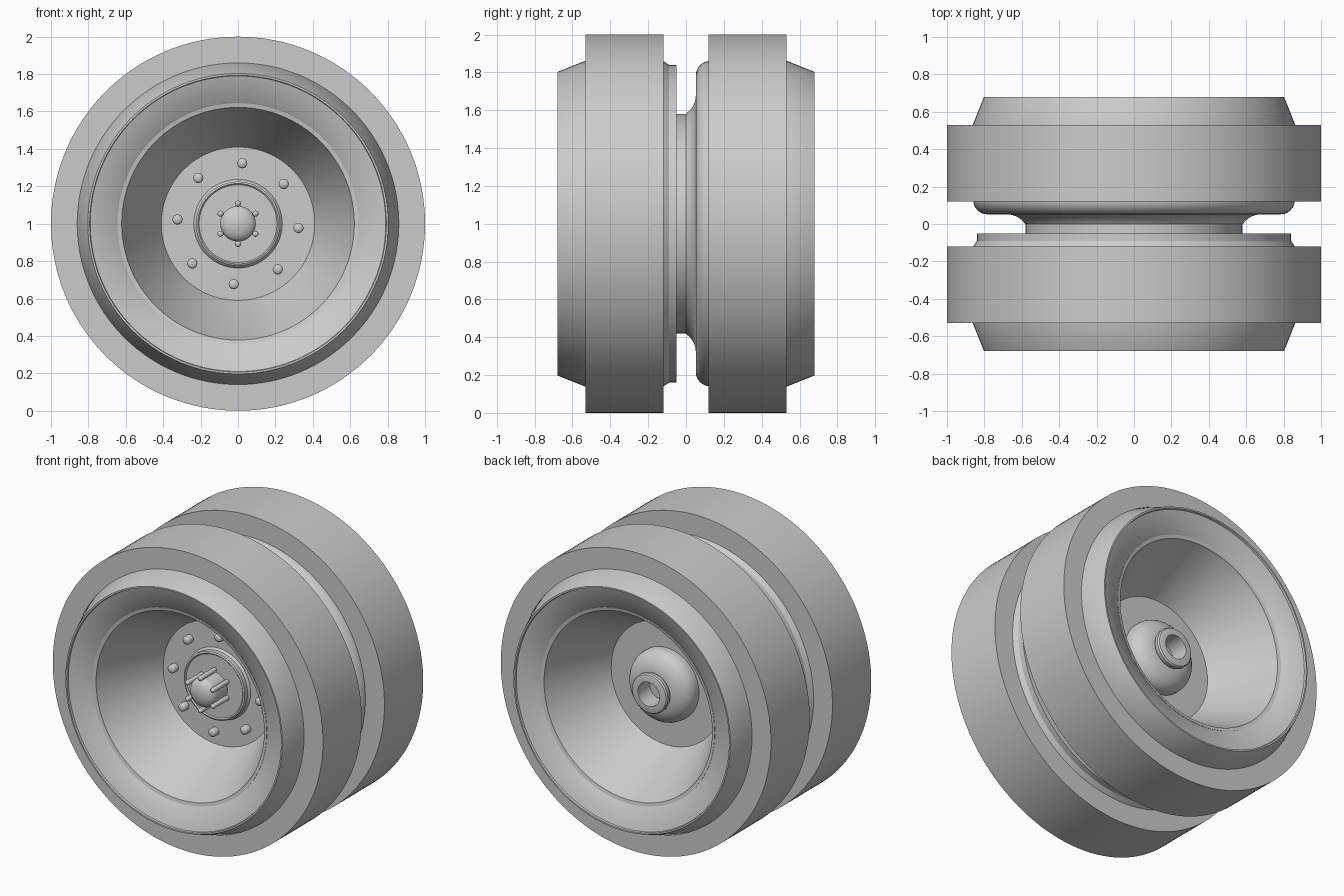
import bpy, bmesh, math
from mathutils import Matrix, Vector

cube = bpy.data.objects.get("Cube")
if cube:
    bpy.data.objects.remove(cube)

grey = bpy.data.materials.new("plain_grey")
grey.use_nodes = True
colour = (0.6, 0.6, 0.6, 1)
grey.diffuse_color = colour
grey.node_tree.nodes["Principled BSDF"].inputs["Base Color"].default_value = colour

AXLE = Vector((0, 0, 1))


def lathe(name, profile, segments=128, closed=True, centre=AXLE, side=1):
    """Spin (radius, y) points about a line along y; side=-1 flips y."""
    bm = bmesh.new()
    verts = [bm.verts.new((r, y * side, 0)) for r, y in profile]
    edges = [bm.edges.new(pair) for pair in zip(verts, verts[1:])]
    if closed:
        edges.append(bm.edges.new((verts[-1], verts[0])))
    bmesh.ops.spin(bm, geom=verts + edges, cent=(0, 0, 0), axis=(0, 1, 0),
                   angle=math.tau, steps=segments, use_duplicate=False)
    bmesh.ops.remove_doubles(bm, verts=bm.verts, dist=0.0001)
    bmesh.ops.recalc_face_normals(bm, faces=bm.faces)
    bmesh.ops.transform(bm, matrix=Matrix.Translation(centre), verts=bm.verts)
    mesh = bpy.data.meshes.new(name)
    bm.to_mesh(mesh)
    bm.free()
    mesh.materials.append(grey)
    mesh.polygons.foreach_set("use_smooth", [True] * len(mesh.polygons))
    mesh.set_sharp_from_angle(angle=math.radians(32))
    obj = bpy.data.objects.new(name, mesh)
    bpy.context.collection.objects.link(obj)
    return obj


def arc(r, y, size_r, size_y, start, end, steps=8):
    """Profile points along an elliptical arc, angles in degrees."""
    angles = [math.radians(start + (end - start) * i / steps) for i in range(steps + 1)]
    return [(r + size_r * math.cos(a), y + size_y * math.sin(a)) for a in angles]


def around(count, radius, first):
    """Evenly spaced centres about the axle."""
    for i in range(count):
        a = math.radians(first + 360 * i / count)
        yield AXLE + Vector((radius * math.cos(a), 0, radius * math.sin(a)))


# Parts shared by both wheels: tread band, sidewall and dished disc
for label, side in (("front", 1), ("rear", -1)):
    lathe(label + "_tread", [(1, -0.53), (1, -0.12), (0.84, -0.12), (0.84, -0.53)], side=side)
    lathe(label + "_sidewall",
          [(0.86, -0.15), (0.86, -0.535), (0.803, -0.678), (0.793, -0.678), (0.79, -0.665),
           (0.65, -0.62), (0.64, -0.61), (0.64, -0.15)], side=side)
    lathe(label + "_dish",
          [(0, -0.205), (0.41, -0.205), (0.615, -0.59), (0.622, -0.612),
           (0.645, -0.617), (0.645, -0.1), (0, -0.1)],
          closed=False, side=side)

# Inner faces between the wheels
lathe("front_inner_flange",
      [(0.86, -0.13), (0.86, -0.12), (0.84, -0.09), (0.84, -0.05), (0.5, -0.05), (0.5, -0.13)])
lathe("spacer_ring", [(0.58, -0.06), (0.58, 0.01), (0.5, 0.01), (0.5, -0.06)])
lathe("rear_inner_flange",
      [(0.5, 0.14), (0.86, 0.14)] + arc(0.785, 0.13, 0.075, 0.078, 0, -90)
      + arc(0.68, -0.06, 0.115, 0.112, 90, 148) + [(0.5, 0)])
lathe("centre_plate", [(0, -0.04), (0.55, -0.04), (0.55, 0), (0, 0)], closed=False)

# Front hub: raised plate, domed cap and studs
lathe("front_hub_plate",
      [(0.24, -0.2), (0.232, -0.212), (0.225, -0.22), (0.225, -0.25), (0.215, -0.255),
       (0.208, -0.248), (0, -0.248)], closed=False)
lathe("front_hub_cap",
      [(0.095, -0.24)] + arc(0, -0.36, 0.095, 0.05, 0, -90), segments=48, closed=False)
for centre in around(6, 0.108, 90):
    lathe("hub_stud", [(0.016, -0.23)] + arc(0, -0.40, 0.016, 0.012, 0, -90, 4),
          segments=16, closed=False, centre=centre)

# Wheel bolts
for centre in around(8, 0.324, -4):
    lathe("wheel_bolt", [(0.027, -0.2)] + arc(0, -0.24, 0.027, 0.015, 0, -90, 4),
          segments=24, closed=False, centre=centre)

# Rear hub: rounded housing with a hollow axle collar
lathe("rear_hub_housing",
      [(0.24, 0.2)] + arc(0.1, 0.23, 0.14, 0.105, 0, 90) + [(0.08, 0.335), (0.08, 0.2)],
      segments=64)
lathe("axle_collar",
      [(0.11, 0.3), (0.11, 0.345), (0.128, 0.35), (0.132, 0.36), (0.132, 0.38),
       (0.125, 0.39), (0.105, 0.395), (0.08, 0.395), (0.08, 0.27), (0, 0.27)],
      segments=48, closed=False)
